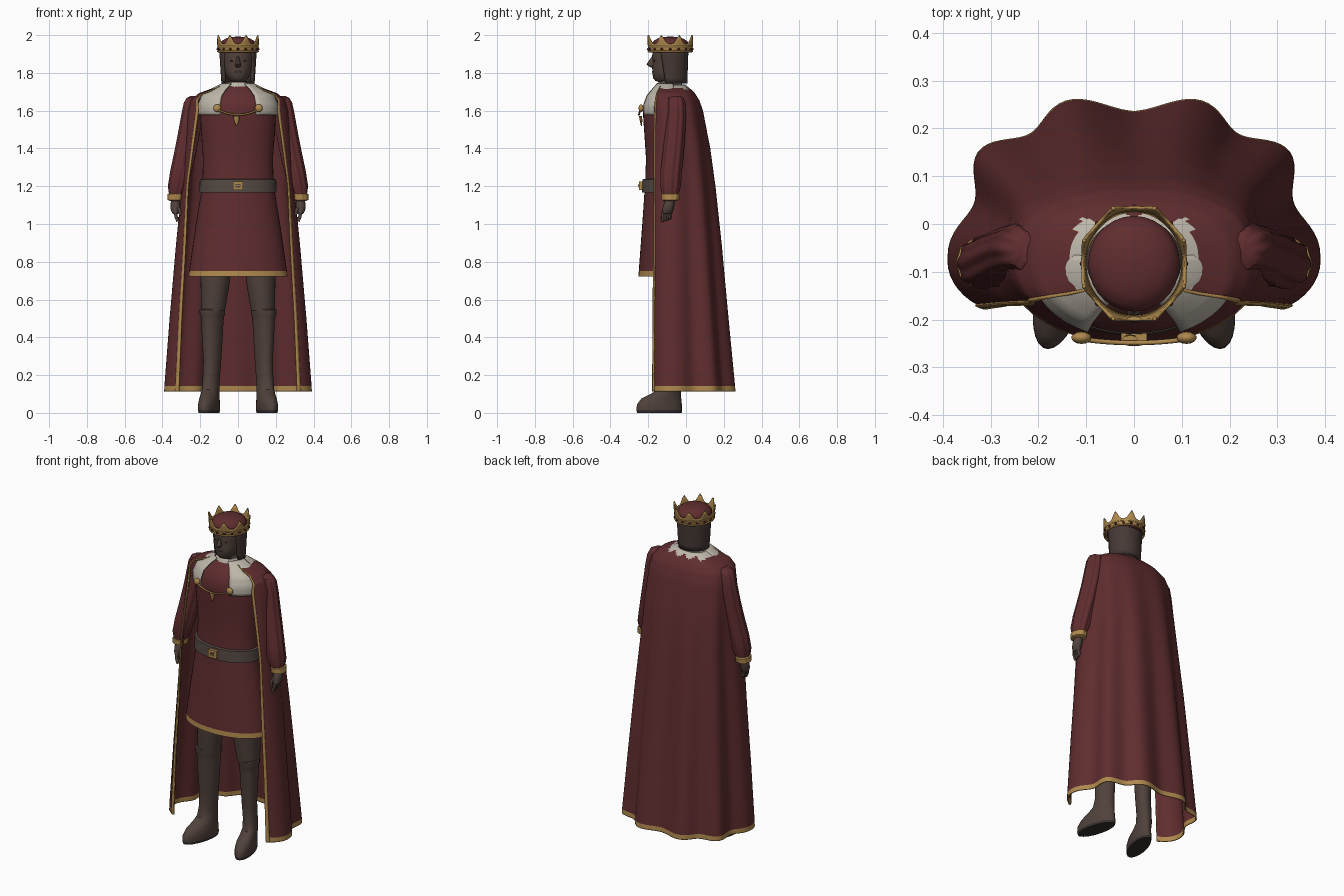
import bpy, bmesh, math
from math import sin, cos, pi, radians

if "Cube" in bpy.data.objects:
    bpy.data.objects.remove(bpy.data.objects["Cube"], do_unlink=True)


def material(name, rgb):
    m = bpy.data.materials.new(name)
    m.use_nodes = True
    m.diffuse_color = (*rgb, 1)
    m.node_tree.nodes["Principled BSDF"].inputs["Base Color"].default_value = (*rgb, 1)
    return m


RED = material("red cloth", (.115, .026, .028))
GOLD = material("gold", (.43, .25, .075))
CREAM = material("cream fur", (.51, .47, .40))
LEATHER = material("boot leather", (.08, .054, .045))
BELT = material("belt leather", (.09, .066, .055))
SKIN = material("skin", (.085, .056, .046))
HAIR = material("dark hair", (.06, .041, .036))
SOLE = material("boot sole", (.035, .028, .026))
JEWEL = material("jewel", (.07, .01, .015))
SIDES = (("left", 1), ("right", -1))


def finish(bm, name, mats, rule=None, thick=0):
    bmesh.ops.recalc_face_normals(bm, faces=bm.faces)
    for f in bm.faces:
        f.smooth = True
        if rule:
            f.material_index = rule(f.calc_center_median(), f.normal)
    me = bpy.data.meshes.new(name)
    bm.to_mesh(me)
    bm.free()
    ob = bpy.data.objects.new(name, me)
    bpy.context.scene.collection.objects.link(ob)
    for m in mats:
        me.materials.append(m)
    if thick:
        mod = ob.modifiers.new("thickness", "SOLIDIFY")
        mod.thickness, mod.offset = thick, 0
    return ob


def sample(rows, t):
    """Row of numbers at fractional index t."""
    i = min(int(t), len(rows) - 2)
    return [a + (b - a) * (t - i) for a, b in zip(rows[i], rows[i + 1])]


def loft(name, rings, mats, rule=None, n=28, side=1, flute=0, toe=0):
    """Skin over level rings (cx, cy, z, rx, ry)."""
    bm = bmesh.new()
    loops = []
    for cx, cy, z, rx, ry in rings:
        loop = []
        for k in range(n):
            a = 2 * pi * k / n
            r = 1 + flute * cos(9 * a)
            y = cy + ry * r * sin(a)
            x = cx + rx * r * cos(a) - toe * (y + .08)
            loop.append(bm.verts.new((side * x, y, z)))
        loops.append(loop)
    for p, q in zip(loops, loops[1:]):
        for k in range(n):
            bm.faces.new((p[k], p[k - 1], q[k - 1], q[k]))
    bm.faces.new(loops[0])
    bm.faces.new(loops[-1])
    return finish(bm, name, mats, rule)


def sheet(name, point, us, vs, mats, rule=None, thick=0, closed=False):
    """Surface through point(u, v)."""
    bm = bmesh.new()
    g = [[bm.verts.new(point(u, v)) for u in us] for v in vs]
    for p, q in zip(g, g[1:]):
        for k in range(0 if closed else 1, len(us)):
            bm.faces.new((p[k - 1], p[k], q[k], q[k - 1]))
    return finish(bm, name, mats, rule, thick)


def ball(name, loc, size, mat, seg=14):
    bm = bmesh.new()
    bmesh.ops.create_uvsphere(bm, u_segments=seg, v_segments=seg // 2 + 1, radius=1)
    bmesh.ops.scale(bm, vec=size, verts=bm.verts)
    bmesh.ops.translate(bm, vec=loc, verts=bm.verts)
    return finish(bm, name, [mat])


def box(name, loc, size, mat):
    bm = bmesh.new()
    bmesh.ops.create_cube(bm, size=1)
    bmesh.ops.scale(bm, vec=size, verts=bm.verts)
    bmesh.ops.translate(bm, vec=loc, verts=bm.verts)
    return finish(bm, name, [mat])


def tube(name, pts, radius, mat):
    cu = bpy.data.curves.new(name, "CURVE")
    cu.dimensions, cu.bevel_depth, cu.bevel_resolution = "3D", radius, 2
    cu.use_fill_caps = True
    sp = cu.splines.new("POLY")
    sp.points.add(len(pts) - 1)
    for p, co in zip(sp.points, pts):
        p.co = (*co, 1)
    cu.materials.append(mat)
    ob = bpy.data.objects.new(name, cu)
    bpy.context.scene.collection.objects.link(ob)


def steps(a, b, n):
    return [a + (b - a) * i / n for i in range(n + 1)]


# Tunic with gold hem
chest = [(0, -.1, 1.57, .2, .127), (0, -.1, 1.62, .2, .128), (0, -.096, 1.67, .18, .113),
         (0, -.09, 1.705, .13, .087), (0, -.086, 1.735, .07, .062)]
skirt = [(0, -.1, .722, .262, .152), (0, -.1, .752, .259, .15), (0, -.1, .9, .238, .139),
         (0, -.1, 1.05, .215, .128), (0, -.1, 1.17, .195, .12), (0, -.1, 1.24, .188, .115),
         (0, -.1, 1.35, .185, .112), (0, -.1, 1.47, .195, .12)]
loft("tunic", skirt + chest, [RED, GOLD], lambda c, n: int(c.z < .75 and abs(n.z) < .8), n=40)

# Belt and buckle
loft("belt", [(0, -.1, 1.166, .196, .12), (0, -.1, 1.168, .205, .134),
              (0, -.1, 1.236, .202, .13), (0, -.1, 1.239, .188, .115)], [BELT], n=40)
box("buckle", (0, -.237, 1.203), (.055, .022, .046), GOLD)
box("buckle_gap", (0, -.249, 1.203), (.026, .004, .018), BELT)
box("buckle_prong", (0, -.252, 1.203), (.022, .006, .006), GOLD)

# Fur panels on the chest and fur collar
for label, s in SIDES:
    def panel(a, t, s=s):
        cx, cy, z, rx, ry = sample(chest, t)
        return (s * (rx + .01) * sin(a), cy - (ry + .01) * cos(a), z + .008)
    sheet(label + "_fur_panel", panel, steps(radians(27), radians(105), 10),
          steps(0, 4, 12), [CREAM], thick=.008)
loft("fur_collar", [(0, -.085, 1.70, .1, .075), (0, -.085, 1.725, .085, .072),
                    (0, -.085, 1.748, .064, .06)], [CREAM])

# Cape rows: z, half width, back y, edge x, edge y, fold depth
cape = [(1.735, .085, -.005, .075, -.13, 0), (1.71, .15, .025, .13, -.143, 0),
        (1.69, .205, .045, .185, -.152, .001), (1.655, .245, .068, .212, -.158, .002),
        (1.6, .26, .088, .208, -.163, .003), (1.4, .275, .126, .236, -.164, .006),
        (1.2, .286, .152, .263, -.165, .009), (.9, .312, .182, .275, -.167, .012),
        (.5, .342, .216, .297, -.17, .015), (.142, .366, .248, .311, -.172, .017),
        (.114, .367, .25, .312, -.172, .017)]


def cape_point(u, v):
    z, w, back, ex, ey, fold = sample(cape, v)
    s, t = (1 if u > 0 else -1), 1 - abs(u)
    if t < .16:
        k = t / .16
        x = ex + (w * (1 + fold / .3) - ex) * sin(k * pi / 2)
        y = ey + (-.075 - ey) * k ** 1.4
    else:
        phi = (1 - t) / .84 * pi / 2
        r = 1 + fold / .3 * cos(2 * pi * (phi - radians(16)) / radians(37))
        x = w * r * sin(phi) ** .82
        y = -.075 + (back + .075) * r * max(cos(phi), 0) ** .82
    return (s * x, y, z)


def cape_rule(c, n):
    if c.z > 1.714 + .007 * cos(90 * c.x):
        return 2
    return int(c.z < .141)


sheet("cape", cape_point, steps(-1, 1, 100), steps(0, 10, 40), [RED, GOLD, CREAM], cape_rule, .006)
for label, s in SIDES:
    sheet(label + "_cape_edge_trim", lambda u, v, s=s: [c + d for c, d in zip(
        cape_point(s * u, v), (0, -.004, 0))], steps(1, .974, 2), steps(.3, 10, 40), [GOLD], thick=.007)

# Sleeves, cuffs and hands
sleeve = [(.225, -.055, 1.678, .025, .025), (.23, -.054, 1.668, .04, .04),
          (.235, -.052, 1.64, .05, .047), (.241, -.052, 1.58, .056, .051),
          (.258, -.058, 1.48, .057, .052), (.278, -.067, 1.38, .057, .054),
          (.3, -.078, 1.28, .056, .055), (.319, -.082, 1.2, .05, .053),
          (.327, -.083, 1.155, .036, .042)]
cuff = [(.328, -.081, 1.162, .036, .043), (.329, -.081, 1.158, .042, .049),
        (.332, -.082, 1.128, .041, .046), (.332, -.082, 1.123, .03, .036)]
hand = [(.331, -.085, 1.13, .022, .026), (.332, -.09, 1.105, .026, .028),
        (.333, -.096, 1.08, .024, .029), (.331, -.1, 1.058, .018, .026), (.33, -.1, 1.052, .01, .02)]
for label, s in SIDES:
    loft(label + "_sleeve", sleeve, [RED], n=54, side=s, flute=.05)
    loft(label + "_cuff", cuff, [GOLD], n=54, side=s, flute=.03)
    loft(label + "_hand", hand, [SKIN], side=s, n=16)
    for i in range(4):
        y = -.12 + i * .0125
        tube(f"{label}_finger_{i + 1}", [(s * .332, y, 1.065), (s * .328, y - .003, 1.038),
             (s * .318, y - .004, 1.014 + .005 * i)], .0085, SKIN)
    tube(label + "_thumb", [(s * .322, -.108, 1.095), (s * .308, -.117, 1.07),
                            (s * .303, -.118, 1.045)], .009, SKIN)

# Legs and boots
leg = [(.12, -.088, .85, .082, .085), (.12, -.088, .7, .078, .08), (.132, -.088, .54, .063, .066)]
boot = [(.14, -.141, 0, .049, .118), (.14, -.141, .014, .052, .121), (.14, -.141, .045, .052, .119),
        (.14, -.131, .075, .049, .106), (.142, -.107, .1, .046, .08), (.143, -.088, .125, .045, .06),
        (.141, -.083, .18, .044, .052), (.135, -.085, .28, .046, .053), (.135, -.086, .38, .052, .058),
        (.134, -.087, .48, .057, .062), (.134, -.088, .51, .06, .065), (.134, -.088, .525, .065, .069),
        (.134, -.088, .545, .066, .07), (.134, -.088, .55, .061, .065)]
for label, s in SIDES:
    loft(label + "_leg", leg, [LEATHER], side=s)
    loft(label + "_boot", boot, [LEATHER, SOLE], lambda c, n: int(c.z < .012), side=s, toe=.22)

# Head, face and hair
loft("head", [(0, -.09, 1.70, .052, .052), (0, -.09, 1.752, .05, .055), (0, -.105, 1.758, .04, .058),
              (0, -.104, 1.772, .055, .07), (0, -.099, 1.80, .068, .079), (0, -.095, 1.83, .075, .084),
              (0, -.092, 1.86, .079, .083), (0, -.092, 1.885, .08, .088),
              (0, -.088, 1.925, .08, .086)], [SKIN])
loft("nose", [(0, -.168, 1.888, .008, .012), (0, -.177, 1.865, .01, .019), (0, -.183, 1.846, .015, .026),
              (0, -.178, 1.834, .014, .02), (0, -.17, 1.828, .008, .012)], [SKIN], n=12)
ball("lips", (0, -.172, 1.806), (.022, .008, .006), SKIN)
for label, s in SIDES:
    ball(label + "_eye", (s * .032, -.166, 1.864), (.012, .005, .004), HAIR)


def hair_point(u, v):
    a = u * radians(112 + 20 * v)
    return ((.078 + .012 * v) * sin(a), -.077 + (.074 + .006 * v) * cos(a), 1.745 + .18 * v)


sheet("hair", hair_point, steps(-1, 1, 32), steps(0, 1, 6), [HAIR], thick=.02)

# Cap and crown
CY = -.083
loft("cap", [(0, CY, 1.91, .094, .1), (0, CY, 1.95, .096, .1), (0, CY, 1.968, .087, .09),
             (0, CY, 1.982, .065, .068), (0, CY, 1.99, .035, .037), (0, CY, 1.992, .008, .008)], [RED])


def crown_point(a, v):
    peak = abs(sin(4 * a)) ** 4
    z = 1.912 + v * (.042 + .042 * peak)
    grow = (z - 1.912) / .088
    return ((.102 + .012 * grow) * cos(a), CY + (.11 + .016 * grow) * sin(a), z)


ring = [2 * pi * k / 96 for k in range(96)]
sheet("crown", crown_point, ring, steps(0, 1, 4), [GOLD], thick=.006, closed=True)
for label, z in (("lower", 1.914), ("upper", 1.938)):
    pts = [(.106 * cos(a), CY + .115 * sin(a), z) for a in ring + [0]]
    tube(f"crown_{label}_rim", pts, .005, GOLD)
for k in range(16):
    a = 2 * pi * k / 16
    ball(f"crown_jewel_{k + 1}", (.107 * cos(a), CY + .117 * sin(a), 1.926), (.007,) * 3, JEWEL, 8)
for k in range(8):
    a = 2 * pi * (k + .5) / 8
    ball(f"crown_tip_{k + 1}", (.113 * cos(a), CY + .125 * sin(a), 1.995), (.005,) * 3, GOLD, 8)

# Brooches, chain and pendant
for label, s in SIDES:
    ball(label + "_brooch", (s * .11, -.238, 1.613), (.021, .013, .021), GOLD)
tube("chain", [(.11 * t, -.249 + .008 * t * t, 1.578 + .03 * t * t) for t in steps(-1, 1, 16)], .005, GOLD)
loft("pendant", [(-.008, -.236, 1.52, .003, .003), (-.008, -.238, 1.55, .014, .007),
                 (-.008, -.241, 1.572, .017, .008)], [GOLD], n=8)

# Smooth shading with sharp edges kept
bpy.ops.object.select_all(action="DESELECT")
for ob in bpy.context.scene.objects:
    if ob.type == "MESH":
        ob.select_set(True)
        bpy.context.view_layer.objects.active = ob
bpy.ops.object.shade_smooth_by_angle(angle=radians(40))
